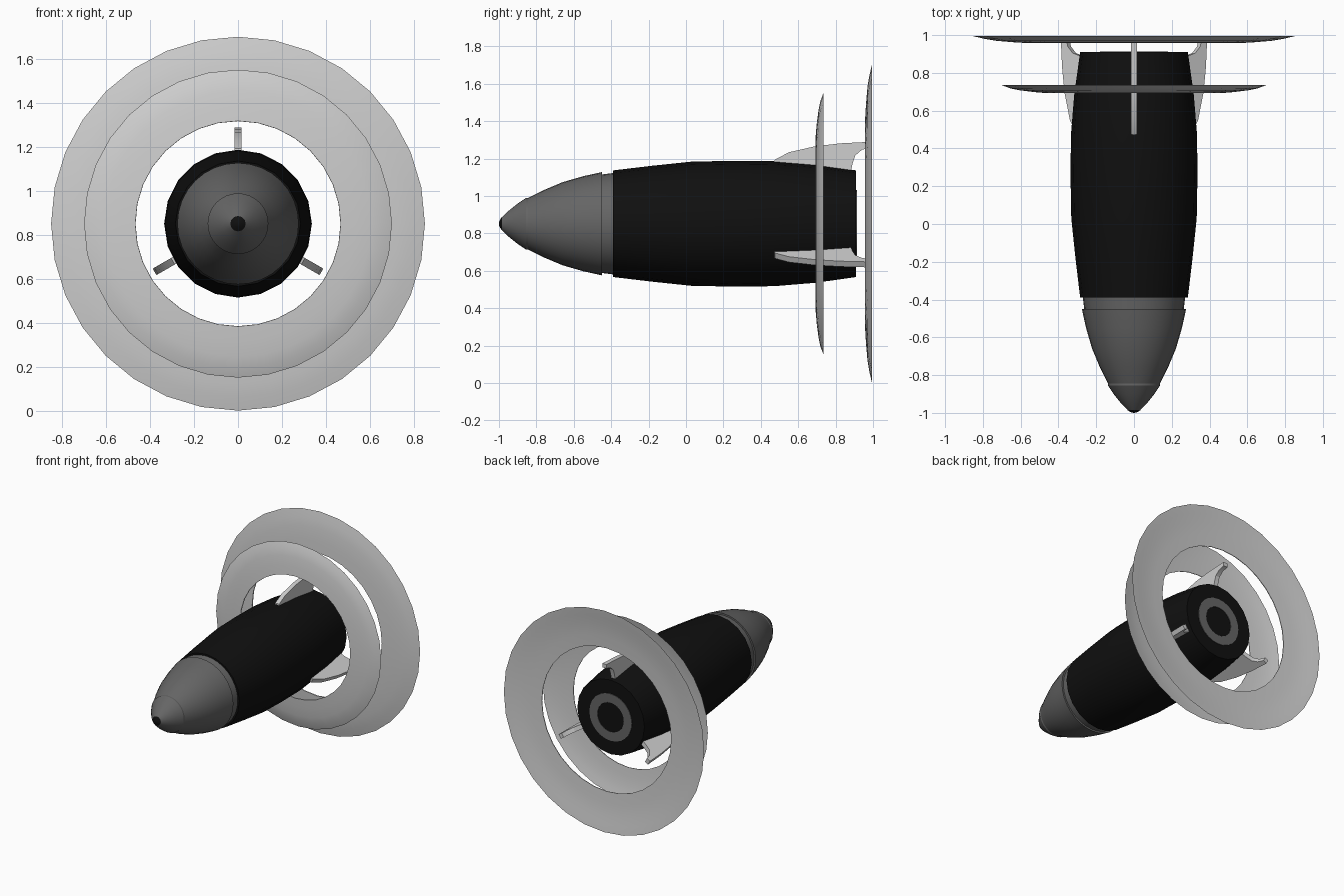
import bpy, bmesh, math
from mathutils import Matrix, Vector

AXIS_Z = 0.852

if "Cube" in bpy.data.objects:
    bpy.data.objects.remove(bpy.data.objects["Cube"], do_unlink=True)


def material(name, value):
    mat = bpy.data.materials.new(name)
    mat.use_nodes = True
    colour = (value, value, value, 1)
    mat.diffuse_color = colour
    mat.node_tree.nodes["Principled BSDF"].inputs["Base Color"].default_value = colour
    return mat


PALE = material("pale grey", 0.62)
GREY = material("dark grey", 0.13)
BLACK = material("black", 0.005)


def finish(name, bm, mat):
    """Turn a bmesh into a smooth-shaded object lying on the main axis."""
    bmesh.ops.remove_doubles(bm, verts=bm.verts, dist=1e-5)
    bmesh.ops.recalc_face_normals(bm, faces=bm.faces)
    mesh = bpy.data.meshes.new(name)
    bm.to_mesh(mesh)
    bm.free()
    mesh.materials.append(mat)
    obj = bpy.data.objects.new(name, mesh)
    obj.location.z = AXIS_Z
    bpy.context.collection.objects.link(obj)
    bpy.ops.object.select_all(action='DESELECT')
    obj.select_set(True)
    bpy.context.view_layer.objects.active = obj
    bpy.ops.object.shade_smooth_by_angle(angle=math.radians(30))
    return obj


def lathe(name, profile, sides, mat, closed=False):
    """Revolve (y, radius) points around the y axis."""
    bm = bmesh.new()
    verts = [bm.verts.new((0, y, r)) for y, r in profile]
    pairs = list(zip(verts, verts[1:]))
    if closed:
        pairs.append((verts[-1], verts[0]))
    edges = [bm.edges.new(p) for p in pairs]
    bmesh.ops.spin(bm, geom=verts + edges, cent=(0, 0, 0), axis=(0, 1, 0),
                   angle=math.tau, steps=sides, use_duplicate=False)
    return finish(name, bm, mat)


def dish_ring(name, front):
    """Thin curved annular wing, hollow side towards the back."""
    back = [(y + 0.006, r - 0.001) for y, r in reversed(front[:-1])]
    lathe(name, front + back, 32, PALE, closed=True)


# Barrel-shaped hull with a recessed tail
lathe("hull", [(-0.39, 0), (-0.39, 0.285), (-0.18, 0.31), (0.03, 0.332), (0.25, 0.336),
               (0.47, 0.334), (0.69, 0.316), (0.91, 0.285), (0.91, 0)], 20, BLACK)

# Nose: collar, main cone, tip cone and black point
lathe("nose_collar", [(-0.46, 0), (-0.46, 0.262), (-0.38, 0.272), (-0.38, 0)], 32, GREY)
lathe("nose_cone", [(-0.85, 0), (-0.85, 0.135), (-0.76, 0.18), (-0.66, 0.222),
                    (-0.55, 0.254), (-0.45, 0.276), (-0.45, 0)], 32, GREY)
lathe("nose_tip", [(-0.985, 0.034), (-0.95, 0.068), (-0.9, 0.108), (-0.855, 0.138),
                   (-0.84, 0.138), (-0.84, 0)], 32, GREY)
lathe("nose_point", [(-1, 0), (-0.998, 0.015), (-0.985, 0.035), (-0.98, 0)], 12, BLACK)

# Exhaust: grey collar around a black disc
lathe("exhaust_collar", [(0.9, 0.18), (0.914, 0.18), (0.914, 0.112), (0.9, 0.112)],
      24, GREY, closed=True)
lathe("exhaust_core", [(0.9, 0), (0.9, 0.115), (0.912, 0.112), (0.912, 0)], 16, BLACK)

# Annular wings
dish_ring("front_ring", [(0.693, 0.467), (0.699, 0.535), (0.708, 0.605),
                         (0.718, 0.655), (0.735, 0.70)])
dish_ring("rear_ring", [(0.957, 0.55), (0.962, 0.635), (0.97, 0.73),
                        (0.98, 0.79), (0.994, 0.85)])

# Three tail fins with a scooped trailing edge
FIN = [(0.47, 0.32), (0.475, 0.342), (0.55, 0.382), (0.69, 0.414), (0.83, 0.43),
       (0.99, 0.438), (0.99, 0.408), (0.94, 0.395), (0.905, 0.365), (0.89, 0.32),
       (0.88, 0.27), (0.7, 0.28)]
for i, name in enumerate(("top_fin", "left_fin", "right_fin")):
    bm = bmesh.new()
    face = bm.faces.new([bm.verts.new((-0.017, y, r)) for y, r in FIN])
    side = bmesh.ops.extrude_face_region(bm, geom=[face], use_keep_orig=True)
    moved = [v for v in side["geom"] if isinstance(v, bmesh.types.BMVert)]
    bmesh.ops.translate(bm, verts=moved, vec=Vector((0.034, 0, 0)))
    bmesh.ops.rotate(bm, verts=bm.verts, cent=(0, 0, 0),
                     matrix=Matrix.Rotation(i * math.tau / 3, 3, 'Y'))
    finish(name, bm, PALE)
